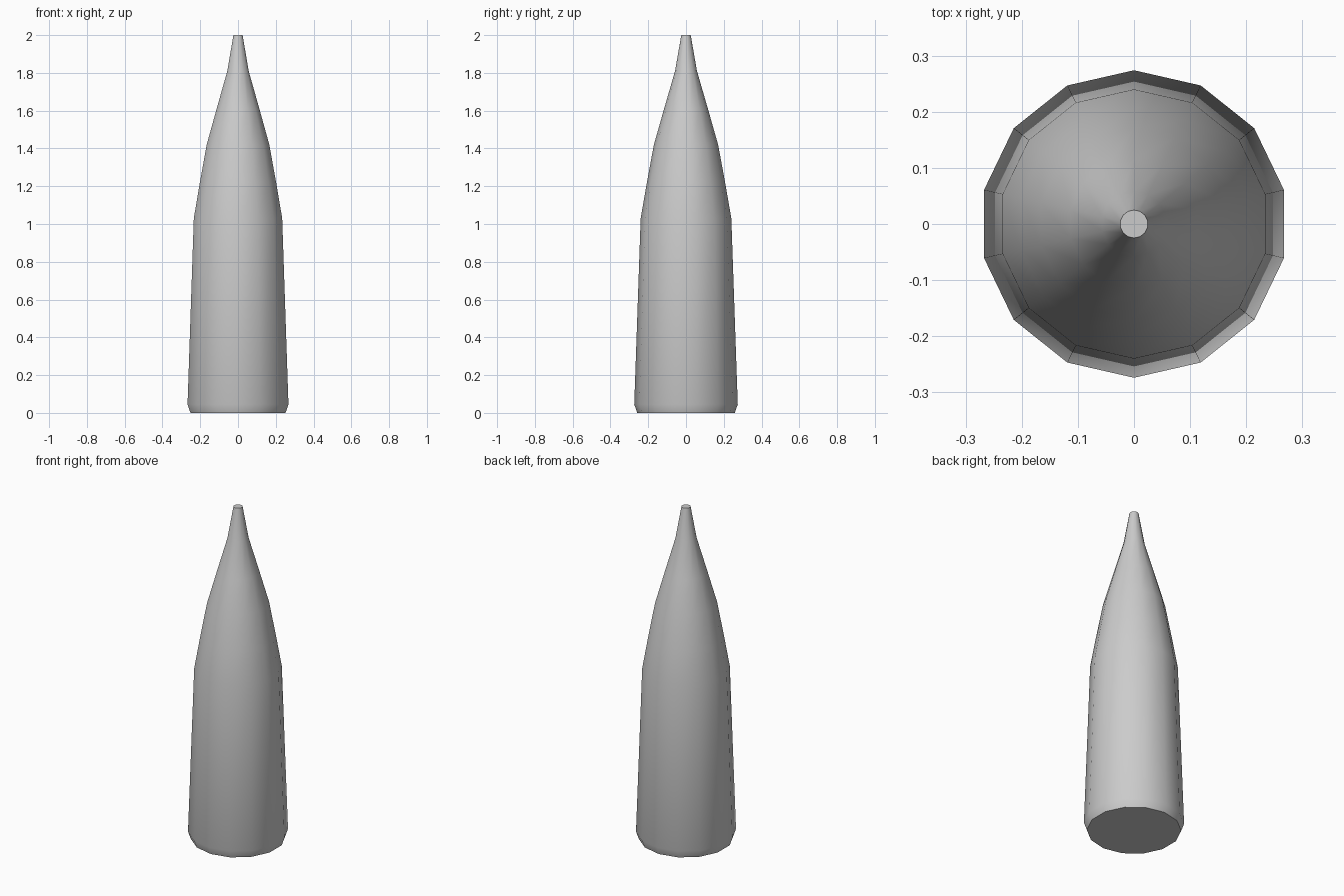
import bpy, math

cube = bpy.data.objects.get("Cube")
if cube:
    bpy.data.objects.remove(cube, do_unlink=True)

SIDES = 14
# Radius and height of each ring, from base to tip
PROFILE = [(0.258, 0), (0.274, 0.045), (0.24, 1.03), (0.207, 1.22),
           (0.17, 1.42), (0.116, 1.61), (0.058, 1.81), (0.025, 2)]

# Plain grey material
grey = bpy.data.materials.new("light_grey")
grey.use_nodes = True
colour = (0.6, 0.6, 0.6, 1)
grey.diffuse_color = colour
grey.node_tree.nodes["Principled BSDF"].inputs["Base Color"].default_value = colour

# Tapered body turned from the profile, with a corner on the y axis
verts = []
for radius, z in PROFILE:
    for i in range(SIDES):
        a = math.pi / 2 + math.tau * i / SIDES
        verts.append((radius * math.cos(a), radius * math.sin(a), z))

faces = []
for ring in range(len(PROFILE) - 1):
    low, high = ring * SIDES, (ring + 1) * SIDES
    for i in range(SIDES):
        j = (i + 1) % SIDES
        faces.append((low + i, low + j, high + j, high + i))

# Flat base and blunt tip
faces.append(tuple(reversed(range(SIDES))))
faces.append(tuple(range(len(verts) - SIDES, len(verts))))

mesh = bpy.data.meshes.new("pointed_body")
mesh.from_pydata(verts, [], faces)
mesh.materials.append(grey)
body = bpy.data.objects.new("pointed_body", mesh)
bpy.context.collection.objects.link(body)

# Smooth sides, sharp rims at base and tip
bpy.ops.object.select_all(action="DESELECT")
body.select_set(True)
bpy.context.view_layer.objects.active = body
bpy.ops.object.shade_smooth_by_angle(angle=math.radians(40))
